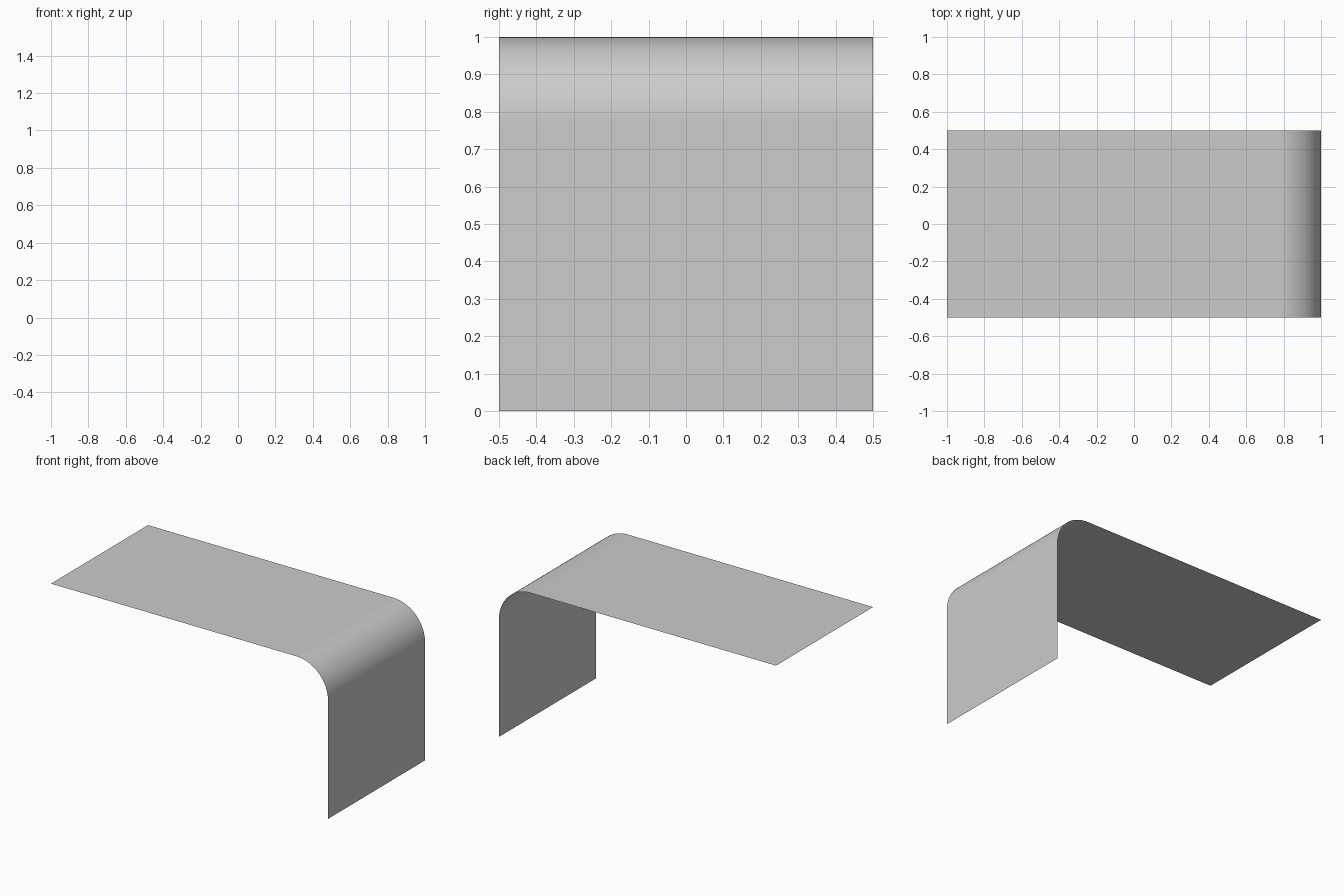
import bpy
import bmesh
from math import sin, cos, pi

if "Cube" in bpy.data.objects:
    bpy.data.objects.remove(bpy.data.objects["Cube"])

RADIUS = 0.23
STEPS = 24

# Side profile: flat top, rounded bend, vertical drop
profile = [(-1, 1)]
for i in range(STEPS + 1):
    a = i / STEPS * pi / 2
    profile.append((1 - RADIUS + RADIUS * sin(a), 1 - RADIUS + RADIUS * cos(a)))
profile.append((1, 0))

# Sweep the profile across the width as a single thin sheet
bm = bmesh.new()
rows = [[bm.verts.new((x, y, z)) for y in (-0.5, 0.5)] for x, z in profile]
for a, b in zip(rows, rows[1:]):
    bm.faces.new((a[0], b[0], b[1], a[1]))

mesh = bpy.data.meshes.new("bent_sheet")
bm.to_mesh(mesh)
bm.free()
mesh.shade_smooth()
sheet = bpy.data.objects.new("bent_sheet", mesh)
bpy.context.collection.objects.link(sheet)
